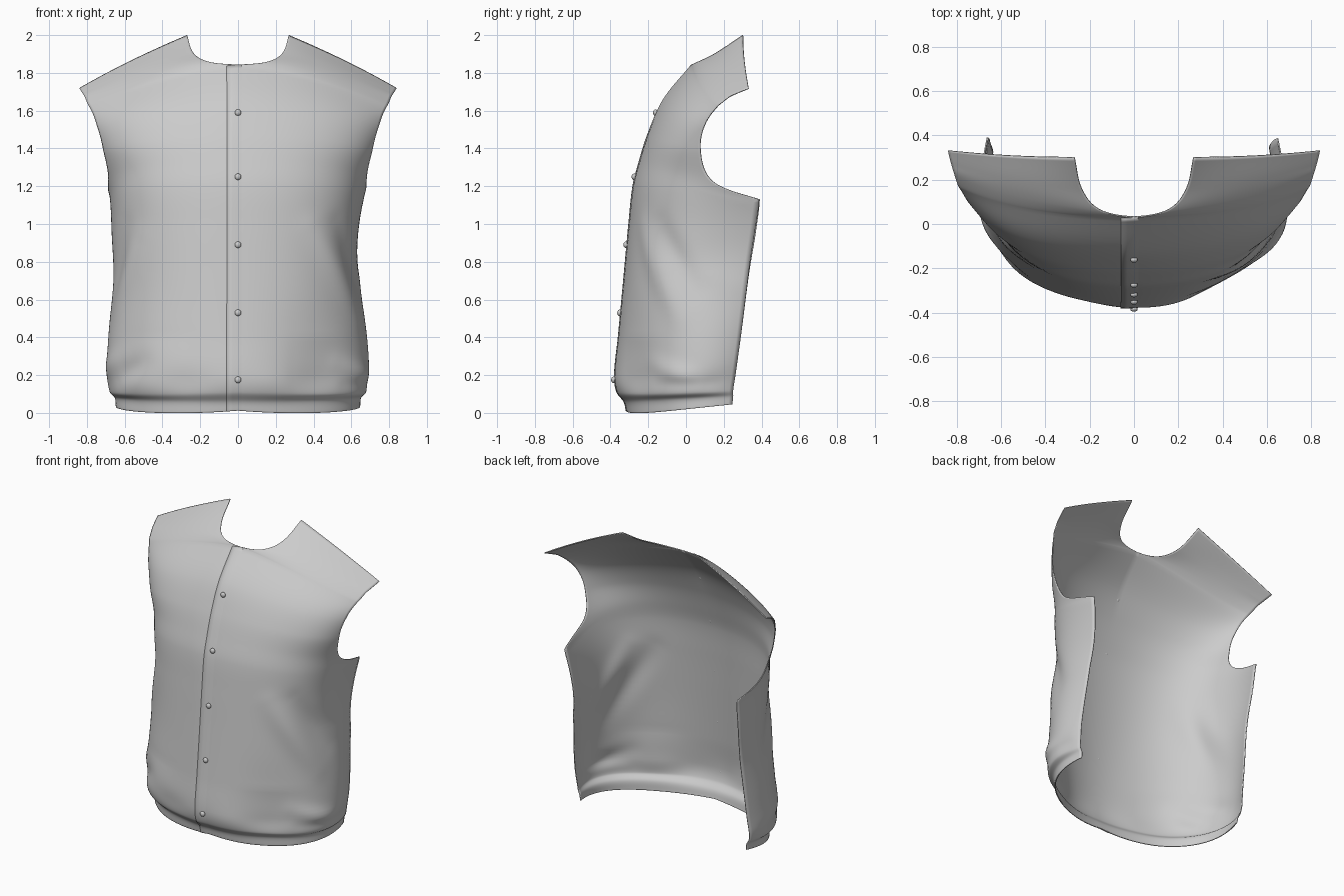
import bpy, bmesh, math
from mathutils import Vector as V

if "Cube" in bpy.data.objects:
    bpy.data.objects.remove(bpy.data.objects["Cube"])

# Torso sections, hem to underarm: centre y,z | handle x,z | handle x,y,z | side edge x,y,z
BODY = [
    (-.315, .012, .37, -.02, .73, -.10, .01, .63, .245, .045),
    (-.328, .06, .37, .05, .74, -.10, .07, .635, .25, .085),
    (-.365, .11, .40, .10, .80, -.09, .10, .65, .25, .12),
    (-.378, .20, .39, .20, .83, -.07, .20, .655, .262, .20),
    (-.358, .40, .40, .40, .81, -.08, .40, .65, .29, .40),
    (-.325, .75, .42, .75, .73, -.10, .75, .635, .335, .75),
    (-.302, 1.0, .42, 1.0, .73, -.11, .97, .645, .37, .97),
    (-.280, 1.2, .42, 1.2, .75, -.12, 1.15, .66, .39, 1.13)]
# Chest and shoulder sections: start, two handles, armhole edge (x,y,z each)
YOKE = [
    (0, -.25, 1.32, .345, -.25, 1.32, .625, -.155, 1.28, .685, .13, 1.235),
    (0, -.20, 1.48, .34, -.20, 1.47, .62, -.125, 1.42, .715, .075, 1.40),
    (0, -.12, 1.66, .33, -.11, 1.63, .60, -.07, 1.57, .75, .10, 1.53),
    (0, .03, 1.845, .30, .03, 1.81, .58, .06, 1.71, .79, .165, 1.625),
    (.15, .06, 1.858, .36, .085, 1.84, .60, .13, 1.75, .81, .22, 1.67),
    (.235, .155, 1.905, .42, .18, 1.88, .62, .21, 1.79, .825, .27, 1.695),
    (.27, .30, 2.0, .46, .30, 1.92, .65, .31, 1.83, .84, .33, 1.72)]
# How far each section reaches before the armhole trims it
TRIM = [1] * 8 + [.80, .77, .80, .86, .92, .96, 1]
rows = [[V((0, b[0], b[1])), V((b[2], b[0], b[3])), V(b[4:7]), V(b[7:10])] for b in BODY]
rows += [[V(r[i:i + 3]) for i in (0, 3, 6, 9)] for r in YOKE]
NECK, UNDERARM, LAST = 11, 7, len(rows) - 1


def extend(p, k):
    """Lengthen a cubic section by factor k along its own curve."""
    a = [p[i].lerp(p[i + 1], k) if k <= 1 else p[i] + (p[i + 1] - p[i]) * k for i in range(3)]
    b = [a[i] + (a[i + 1] - a[i]) * k for i in range(2)]
    return [p[0], a[0], b[0], b[0] + (b[1] - b[0]) * k]


rows = [extend(p, 1 / k) + [V((k, 0, 0))] for p, k in zip(rows, TRIM)]
knots = [0.0]
for a, b in zip(rows, rows[1:]):
    knots.append(knots[-1] + max(.04, (a[1] - b[1]).length))


def tangent(c, i, side, brk):
    lo, hi = i - 1, i + 1
    if i == 0 or (i == brk and side > 0):
        lo = i
    if i == LAST or (i == brk and side < 0):
        hi = i
    m = (rows[hi][c] - rows[lo][c]) / (knots[hi] - knots[lo])
    if c == 0 and i == NECK and side > 0:
        m = V((m.x, 0, 0))
    return m


def control(c, t):
    """Control value c of the section at row parameter t."""
    brk = (NECK, -1, -1, -1, UNDERARM)[c]
    i = min(int(t), LAST - 1)
    u, h = t - i, knots[i + 1] - knots[i]
    return (rows[i][c] * (2*u**3 - 3*u*u + 1) + tangent(c, i, 1, brk) * h * (u**3 - 2*u*u + u)
            + rows[i + 1][c] * (3*u*u - 2*u**3) + tangent(c, i + 1, -1, brk) * h * (u**3 - u*u))


# Cloth folds: side, start (s,z), end (s,z), width, height
FOLDS = [(1, .36, .98, .66, .52, .07, .018), (1, .52, 1.0, .76, .66, .06, -.014),
         (1, .50, .26, .80, .17, .05, .014), (1, .55, .15, .9, .16, .04, -.012),
         (-1, .52, .92, .68, .60, .08, .013), (-1, .62, .98, .80, .62, .07, -.012),
         (-1, .45, .27, .62, .18, .05, -.012), (-1, .6, .30, .85, .22, .06, .012),
         # broad lean of the cloth toward one side
         (1, .38, .1, .38, .4, .17, -.018), (-1, .38, .1, .38, .4, .17, .016),
         (1, .88, .7, 1.0, 1.1, .25, -.024), (-1, .88, .7, 1.0, 1.1, .25, .012)]


def fold(s, z):
    d = 0
    for side, s0, z0, s1, z1, w, h in FOLDS:
        if s * side <= 0:
            continue
        ds, dz = s1 - s0, z1 - z0
        k = ((abs(s) - s0) * ds + (z - z0) * dz) / (ds * ds + dz * dz)
        q = max(0, min(1, k))
        r = math.hypot(abs(s) - s0 - q * ds, z - z0 - q * dz)
        d += h * math.exp(-(r / w) ** 2) * (0.4 + 0.6 * math.sin(math.pi * q))
    puff = math.exp(-((z - .16) / .07) ** 2)
    return (d + puff * .008 * math.sin(11 * s + .6)) * min(1, abs(s) * 4)


def surf(t, s, side=1):
    a, b, c, d, trim = (control(k, t) for k in range(5))
    u = abs(s) * trim.x
    p = a*(1-u)**3 + b*3*u*(1-u)**2 + c*3*u*u*(1-u) + d*u**3
    out = V((p.x, p.y - .25, 0)).normalized()
    p += out * fold(u * side, p.z)
    p.x *= side
    return p


def sheet(name, grid, thick, slit=None):
    """Smooth cloth sheet from a grid; slit=(column,row) leaves that column open above the row."""
    bm = bmesh.new()
    vs = [[bm.verts.new(p) for p in row] for row in grid]
    for r0, r1 in zip(vs, vs[1:]):
        for j in range(len(r0) - 1):
            if slit is None or j != slit:
                bm.faces.new((r0[j], r0[j + 1], r1[j + 1], r1[j]))
    bmesh.ops.remove_doubles(bm, verts=bm.verts[:], dist=1e-5)
    me = bpy.data.meshes.new(name)
    bm.to_mesh(me)
    bm.free()
    ob = bpy.data.objects.new(name, me)
    bpy.context.collection.objects.link(ob)
    mod = ob.modifiers.new("thickness", "SOLIDIFY")
    mod.thickness, mod.offset = thick, -1
    smooth(ob)


def smooth(ob):
    bpy.ops.object.select_all(action='DESELECT')
    ob.select_set(True)
    bpy.context.view_layer.objects.active = ob
    bpy.ops.object.shade_smooth_by_angle(angle=math.radians(40))


# Front of the vest: halves meet at the centre and part at the neckline
SUB, COLS = 9, 48
cols = [(j / COLS, -1) for j in range(COLS, -1, -1)] + [(j / COLS, 1) for j in range(COLS + 1)]
sheet("vest_front", [[surf(i / SUB, s, k) for s, k in cols] for i in range(LAST * SUB + 1)],
      .006, slit=COLS)

# Button placket: lapped edge left of centre, sinking into the cloth on the right
strip = []
for i in range(NECK * SUB + 1):
    t = i / SUB
    w = 3 * control(1, t).x * control(4, t).x
    strip.append([surf(t, abs(x) / w, -1 if x < 0 else 1) + V((0, dy, 0))
                  for x, dy in ((-.06, -.005), (-.03, -.004), (0, -.002), (.03, .001), (.05, .002))])
sheet("placket", strip, .003)


# Buttons down the centre
def centre_y(z):
    pts = [surf(i / 40, 0) for i in range(NECK * 40)]
    return min(pts, key=lambda p: abs(p.z - z)).y


for n, z in enumerate((.175, .53, .89, 1.25, 1.59)):
    bpy.ops.mesh.primitive_uv_sphere_add(segments=20, ring_count=12, radius=.017,
                                         location=(0, centre_y(z) - .006, z))
    ob = bpy.context.object
    ob.name = f"button_{n + 1}"
    ob.scale.y = .75
    smooth(ob)
